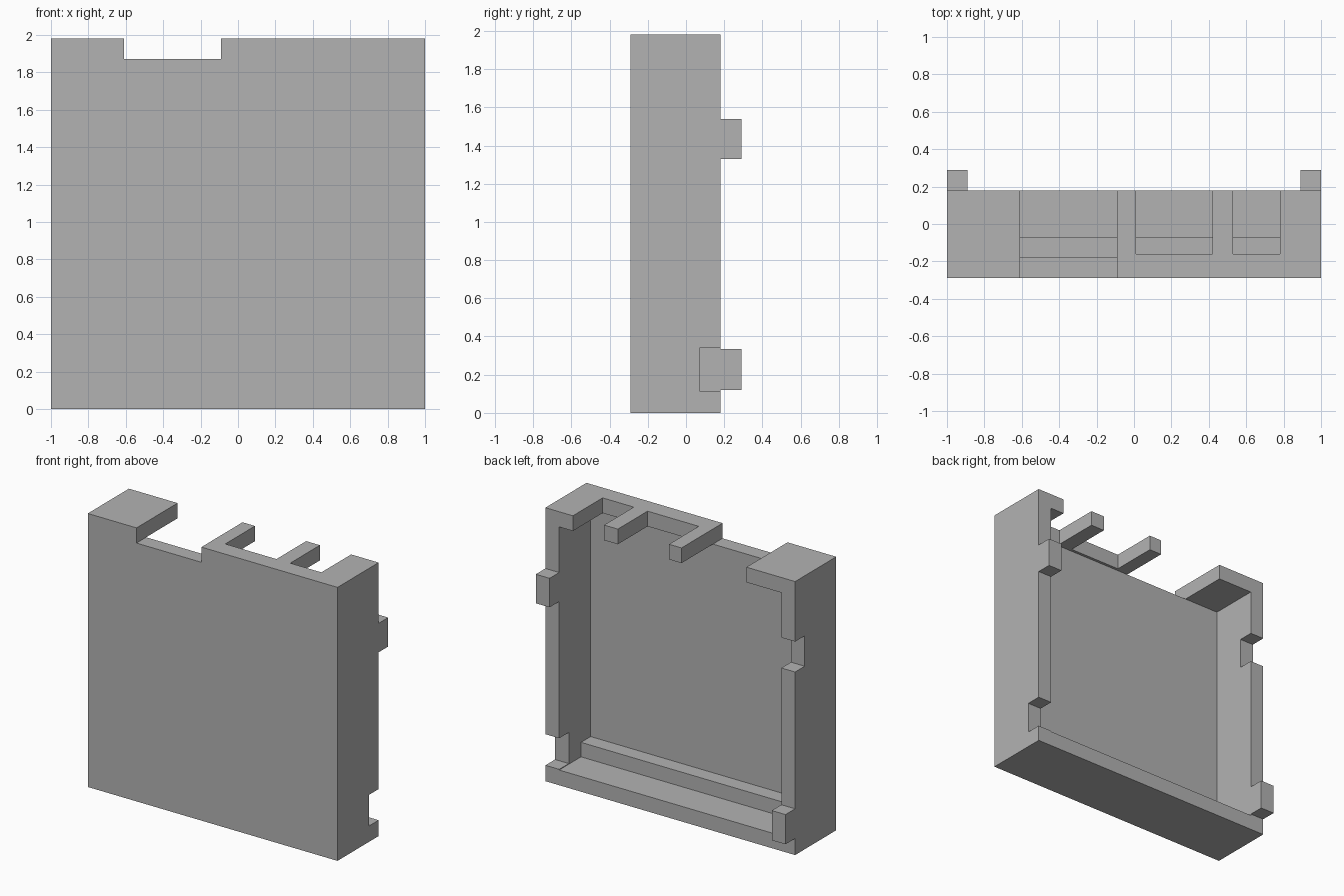
import bpy

default = bpy.data.objects.get("Cube")
if default:
    bpy.data.objects.remove(default, do_unlink=True)

grey = bpy.data.materials.new("plain grey")
grey.use_nodes = True
colour = (0.45, 0.45, 0.45, 1)
grey.diffuse_color = colour
grey.node_tree.nodes["Principled BSDF"].inputs["Base Color"].default_value = colour


def box(name, x, y, z):
    """Box from (min, max) ranges on each axis."""
    bpy.ops.mesh.primitive_cube_add(size=1)
    ob = bpy.context.object
    ob.name = ob.data.name = name
    for v in ob.data.vertices:
        v.co = [r[0] if c < 0 else r[1] for r, c in zip((x, y, z), v.co)]
    ob.data.materials.append(grey)
    return ob


def cut(target, x, y, z):
    """Carve a box-shaped space out of the target."""
    cutter = box("cutter", x, y, z)
    cutter.hide_render = True
    mod = target.modifiers.new("cut", "BOOLEAN")
    mod.operation = "DIFFERENCE"
    mod.solver = "EXACT"
    mod.object = cutter
    bpy.context.view_layer.objects.active = target
    bpy.ops.object.modifier_apply(modifier=mod.name)
    bpy.data.objects.remove(cutter, do_unlink=True)


FRONT, BACK, TOP, WALL = -0.29, 0.18, 1.98, 0.11
PAST = 0.5                        # cutters run out past the open back
INNER = (WALL - 1, 1 - WALL)
CEILING = TOP - WALL

# Open-backed tray with a raised ledge along its floor
tray = box("tray", (-1, 1), (FRONT, BACK), (0, TOP))
cut(tray, INNER, (FRONT + WALL, PAST), (0.215, CEILING))
cut(tray, INNER, (-0.07, PAST), (WALL, 1))

# Wide notch through the top edge, then two slots leaving prongs
cut(tray, (-0.61, -0.09), (-1, PAST), (CEILING, 3))
for slot in ((0.01, 0.42), (0.53, 0.78)):
    cut(tray, slot, (-0.16, PAST), (CEILING - 0.05, 3))

# Mating sockets and tabs, swapped between the two side walls
LOW, HIGH = (0.12, 0.335), (1.33, 1.54)
for side, inner, outer, socket, tab in (
        ("left", 1 - WALL, 1, LOW, HIGH),
        ("right", -1, WALL - 1, HIGH, LOW)):
    reach = (inner, 2) if side == "left" else (-2, outer)
    cut(tray, reach, (BACK - WALL, PAST), (socket[0] - 0.005, socket[1] + 0.005))
    box(side + "_tab", (inner, outer), (BACK, BACK + WALL), tab)
